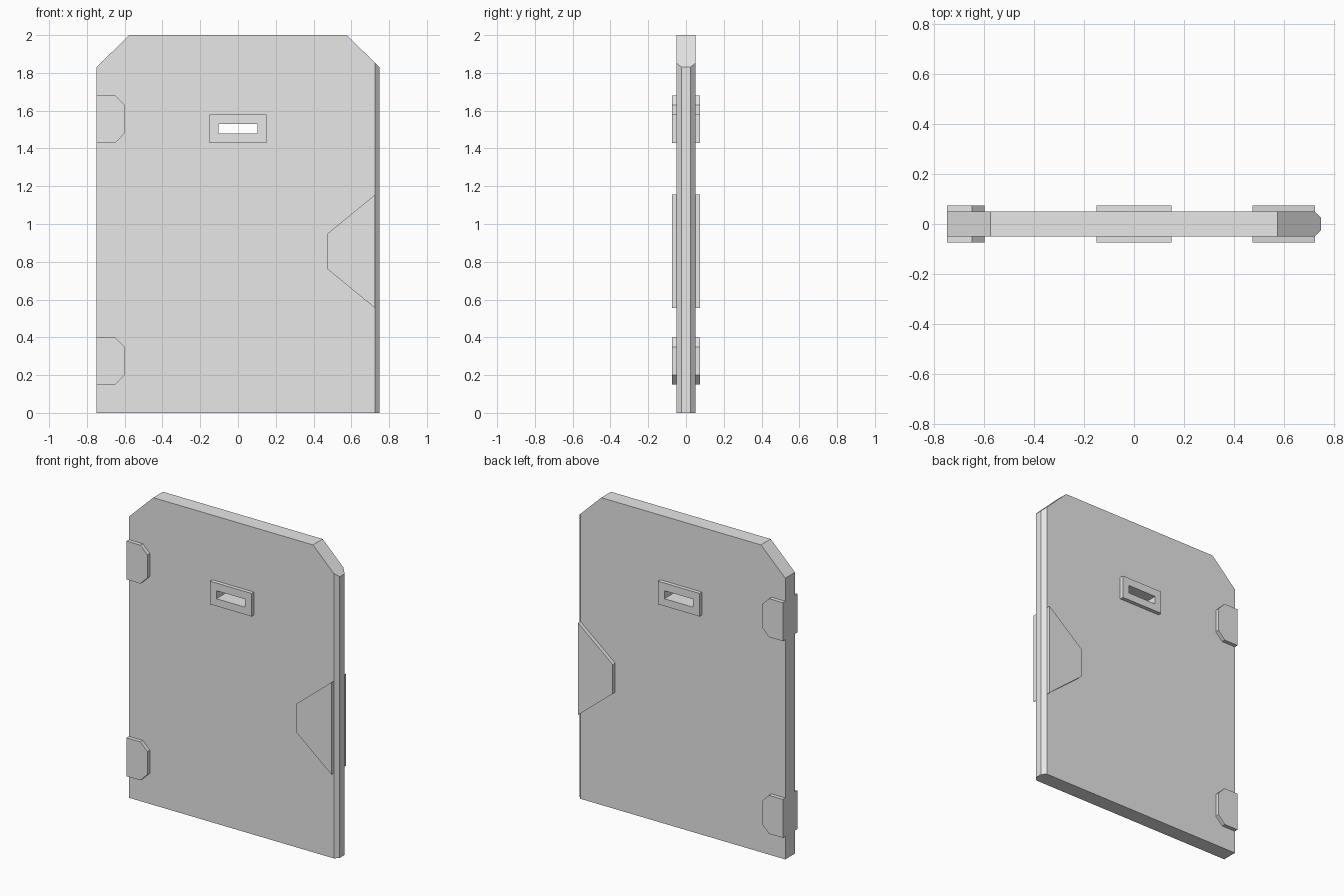
import bpy
import bmesh

cube = bpy.data.objects.get("Cube")
if cube:
    bpy.data.objects.remove(cube, do_unlink=True)

GREY = (0.8, 0.8, 0.8, 1.0)
metal = bpy.data.materials.new("light_grey_metal")
metal.use_nodes = True
metal.diffuse_color = GREY
metal.node_tree.nodes["Principled BSDF"].inputs["Base Color"].default_value = GREY

HALF = 0.05      # half thickness of the door
RAISED = 0.075   # outer face of the fittings
EDGE = 0.75      # half width of the door


def prism(name, outline, y0, y1, chamfer_x=None):
    """Extrude an x-z outline from y0 to y1, optionally chamfering the upright edges at one x."""
    bm = bmesh.new()
    face = bm.faces.new([bm.verts.new((x, y0, z)) for x, z in outline])
    new = bmesh.ops.extrude_face_region(bm, geom=[face])["geom"]
    bmesh.ops.translate(bm, vec=(0, y1 - y0, 0),
                        verts=[g for g in new if isinstance(g, bmesh.types.BMVert)])
    if chamfer_x is not None:
        edges = [e for e in bm.edges
                 if all(abs(v.co.x - chamfer_x) < 1e-4 for v in e.verts)
                 and abs(e.verts[0].co.y - e.verts[1].co.y) < 1e-4]
        bmesh.ops.bevel(bm, geom=edges, offset=0.025, segments=1, affect='EDGES')
    bmesh.ops.recalc_face_normals(bm, faces=bm.faces)
    mesh = bpy.data.meshes.new(name)
    bm.to_mesh(mesh)
    bm.free()
    obj = bpy.data.objects.new(name, mesh)
    mesh.materials.append(metal)
    bpy.context.collection.objects.link(obj)
    return obj


def rectangle(x0, x1, z0, z1):
    return [(x0, z0), (x1, z0), (x1, z1), (x0, z1)]


def hinge_outline(z0, z1, x0=-EDGE, x1=-0.6, cut=0.05):
    return [(x0, z0), (x1 - cut, z0), (x1, z0 + cut),
            (x1, z1 - cut), (x1 - cut, z1), (x0, z1)]


# Door panel with clipped top corners and a chamfered opening edge
door = prism("door_panel",
             [(-EDGE, 0), (EDGE, 0), (EDGE, 1.83), (0.575, 2), (-0.575, 2), (-EDGE, 1.83)],
             -HALF, HALF, chamfer_x=EDGE)
slotted = [door]

# Fittings, repeated on both faces
for side, sign in (("front", -1), ("back", 1)):
    span = (sign * HALF, sign * RAISED)
    prism(f"upper_hinge_{side}", hinge_outline(1.43, 1.68), *span)
    prism(f"lower_hinge_{side}", hinge_outline(0.15, 0.4), *span)
    prism(f"latch_plate_{side}",
          [(0.725, 0.555), (0.725, 1.155), (0.475, 0.95), (0.475, 0.76)], *span)
    slotted.append(prism(f"slot_frame_{side}", rectangle(-0.15, 0.15, 1.43, 1.58), *span))

# Viewing slot cut right through the panel and its frames
cutter = prism("slot_cutter", rectangle(-0.103, 0.103, 1.478, 1.53), -0.2, 0.2)
cutter.hide_render = True
for obj in slotted:
    mod = obj.modifiers.new("slot", 'BOOLEAN')
    mod.operation = 'DIFFERENCE'
    mod.solver = 'EXACT'
    mod.object = cutter
    bpy.context.view_layer.objects.active = obj
    bpy.ops.object.modifier_apply(modifier=mod.name)
bpy.data.objects.remove(cutter, do_unlink=True)
